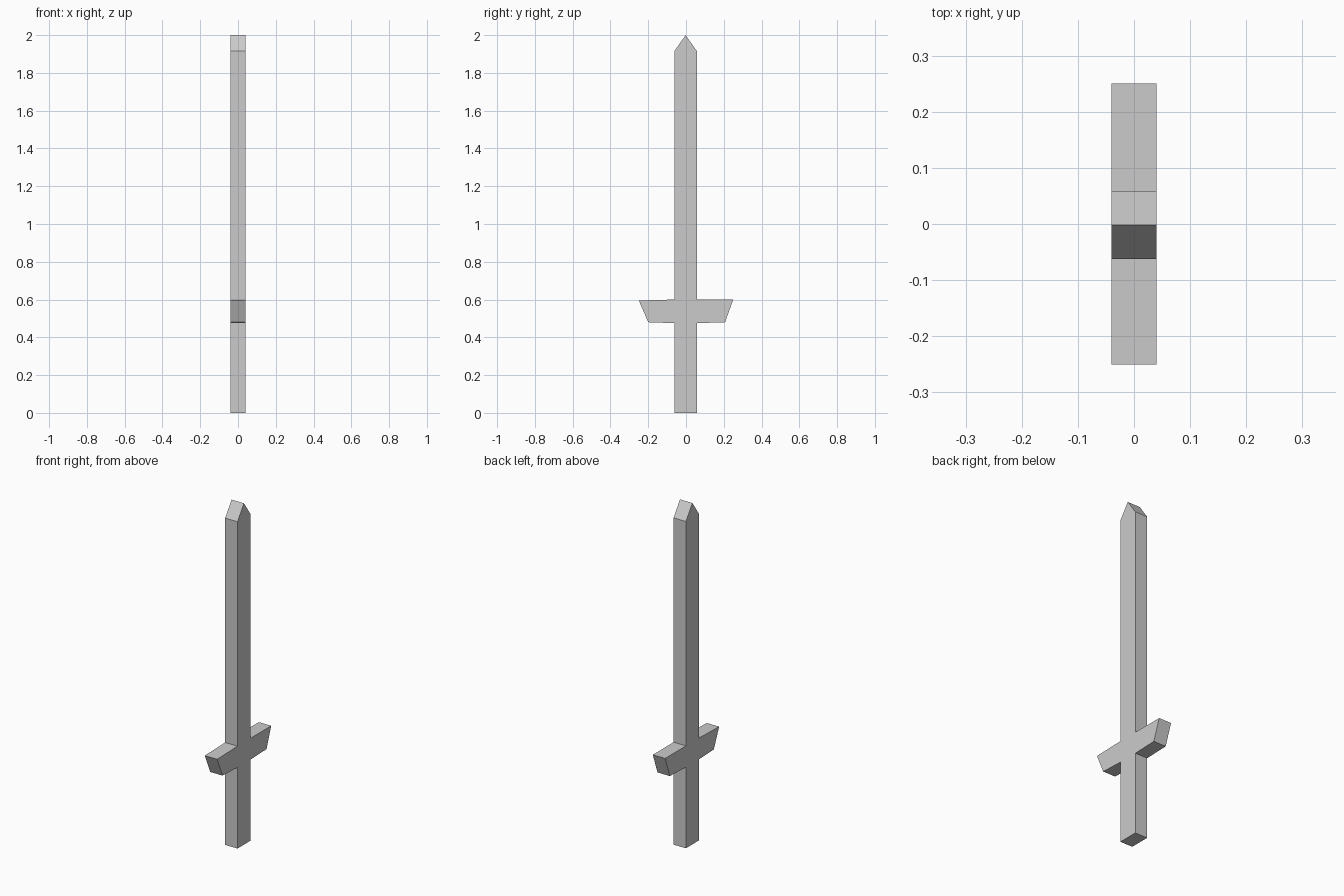
import bpy
import bmesh
from mathutils import Vector

if "Cube" in bpy.data.objects:
    bpy.data.objects.remove(bpy.data.objects["Cube"])

HALF_THICK = 0.04

# Sword outline (y, z): grip, crossguard and pointed blade in one flush plate
OUTLINE = [
    (-0.062, 0.0), (0.058, 0.0),                                # pommel end
    (0.058, 0.475), (0.207, 0.48), (0.25, 0.6), (0.058, 0.6),   # right guard arm
    (0.058, 1.915), (-0.002, 2.0), (-0.062, 1.915),             # blade tip
    (-0.062, 0.6), (-0.25, 0.595), (-0.2, 0.48), (-0.062, 0.475),  # left guard arm
]


def extruded_plate(name, outline, half):
    """Extrude a flat y-z outline symmetrically along x."""
    bm = bmesh.new()
    face = bm.faces.new([bm.verts.new((-half, y, z)) for y, z in outline])
    result = bmesh.ops.extrude_face_region(bm, geom=[face], use_keep_orig=True)
    moved = [v for v in result["geom"] if isinstance(v, bmesh.types.BMVert)]
    bmesh.ops.translate(bm, verts=moved, vec=Vector((2 * half, 0, 0)))
    bmesh.ops.recalc_face_normals(bm, faces=bm.faces[:])
    mesh = bpy.data.meshes.new(name)
    bm.to_mesh(mesh)
    bm.free()
    obj = bpy.data.objects.new(name, mesh)
    bpy.context.collection.objects.link(obj)
    return obj


extruded_plate("sword", OUTLINE, HALF_THICK)
